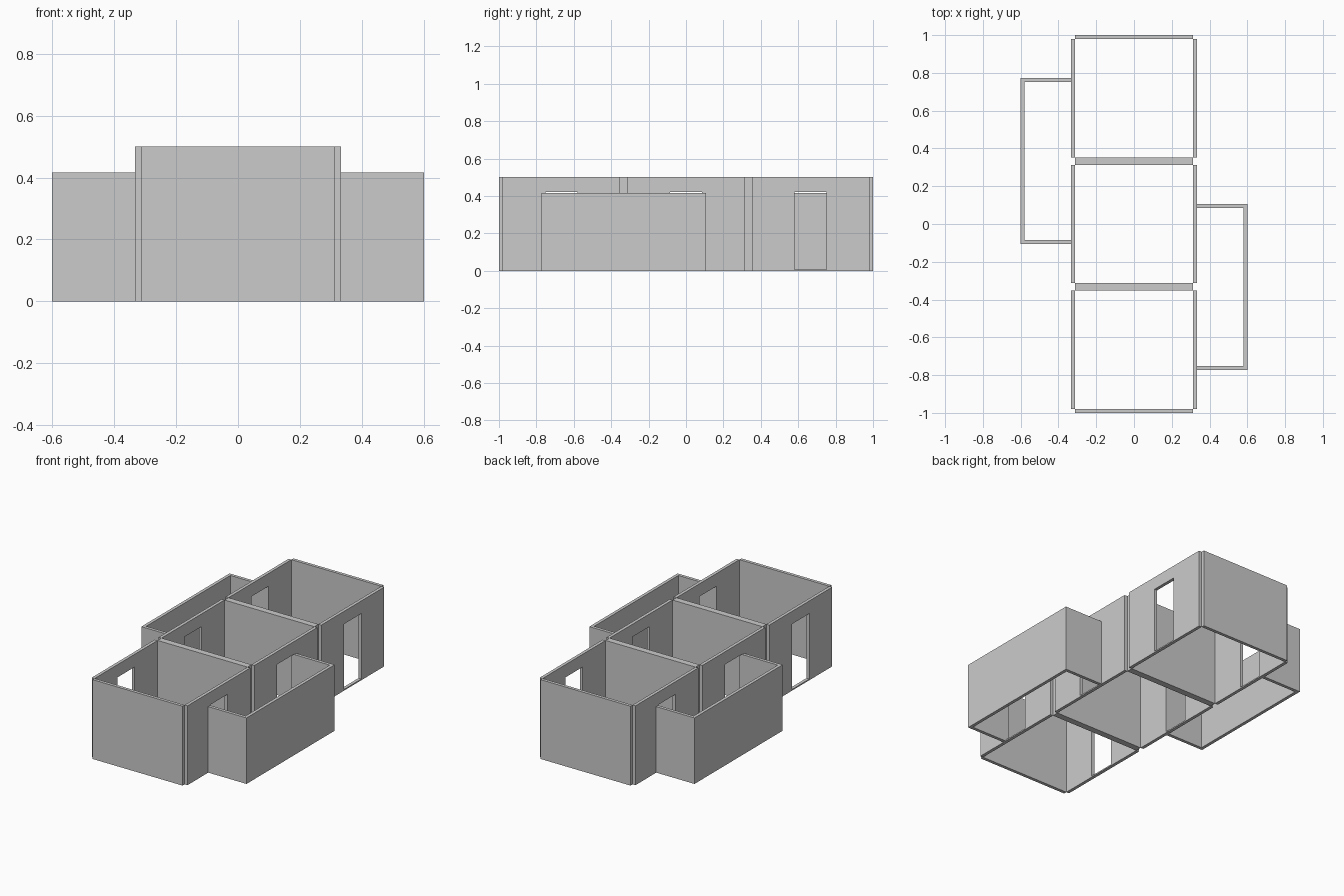
import bpy

if "Cube" in bpy.data.objects:
    bpy.data.objects.remove(bpy.data.objects["Cube"])

ROOM = 2 / 3          # square room pitch
H = ROOM / 2          # half room
T = 0.02              # wall thickness
TOP = 0.5             # room wall height
LOW = 0.416           # porch wall height
DOOR = 0.0857         # half door width
SILL, HEAD = 0.008, 0.42


def make(name, verts, faces):
    me = bpy.data.meshes.new(name)
    me.from_pydata(verts, [], faces)
    me.validate()
    ob = bpy.data.objects.new(name, me)
    bpy.context.collection.objects.link(ob)
    # consistent outward normals
    import bmesh
    bm = bmesh.new()
    bm.from_mesh(me)
    bmesh.ops.recalc_face_normals(bm, faces=bm.faces)
    bm.to_mesh(me)
    bm.free()
    return ob


def prism(name, outline, height):
    n = len(outline)
    verts = [(x, y, z) for z in (0, height) for x, y in outline]
    faces = [list(range(n)), list(range(n, 2 * n))]
    faces += [[i, (i + 1) % n, n + (i + 1) % n, n + i] for i in range(n)]
    return make(name, verts, faces)


def door_wall(name, side, yc):
    """Wall slab with a rectangular doorway, built as a closed frame."""
    def ring(x, hw, z0, z1):
        return [(x, yc - hw, z0), (x, yc + hw, z0), (x, yc + hw, z1), (x, yc - hw, z1)]
    hw = H - T
    xs = (side * (H - T), side * H)
    # rings ordered around the frame section: outer-in, outer-out, hole-out, hole-in
    verts = (ring(xs[0], hw, 0, TOP) + ring(xs[1], hw, 0, TOP)
             + ring(xs[1], DOOR, SILL, HEAD) + ring(xs[0], DOOR, SILL, HEAD))
    faces = []
    for r in range(4):
        a, b = 4 * r, 4 * ((r + 1) % 4)
        faces += [[a + i, a + (i + 1) % 4, b + (i + 1) % 4, b + i] for i in range(4)]
    return make(name, verts, faces)


# cross walls: thin at both ends, double thickness between rooms
w = H - T
for name, y0, y1 in (("front_wall", -1, -1 + T),
                     ("front_partition", -H - T, -H + T),
                     ("back_partition", H - T, H + T),
                     ("back_wall", 1 - T, 1)):
    prism(name, [(-w, y0), (w, y0), (w, y1), (-w, y1)], TOP)

# side walls, each with a central doorway
for side, label in ((-1, "left"), (1, "right")):
    for k, room in ((-1, "front"), (0, "middle"), (1, "back")):
        door_wall(f"{label}_{room}_door_wall", side, k * ROOM)

# U-shaped corridors linking two doorways, one per side (half-turn symmetry)
y0, y1, xo = -ROOM - DOOR - T, DOOR + T, 0.6
u = [(H, y0), (xo, y0), (xo, y1), (H, y1),
     (H, y1 - T), (xo - T, y1 - T), (xo - T, y0 + T), (H, y0 + T)]
for s, label in ((1, "right"), (-1, "left")):
    prism(f"{label}_corridor_wall", [(s * x, s * y) for x, y in u], LOW)
